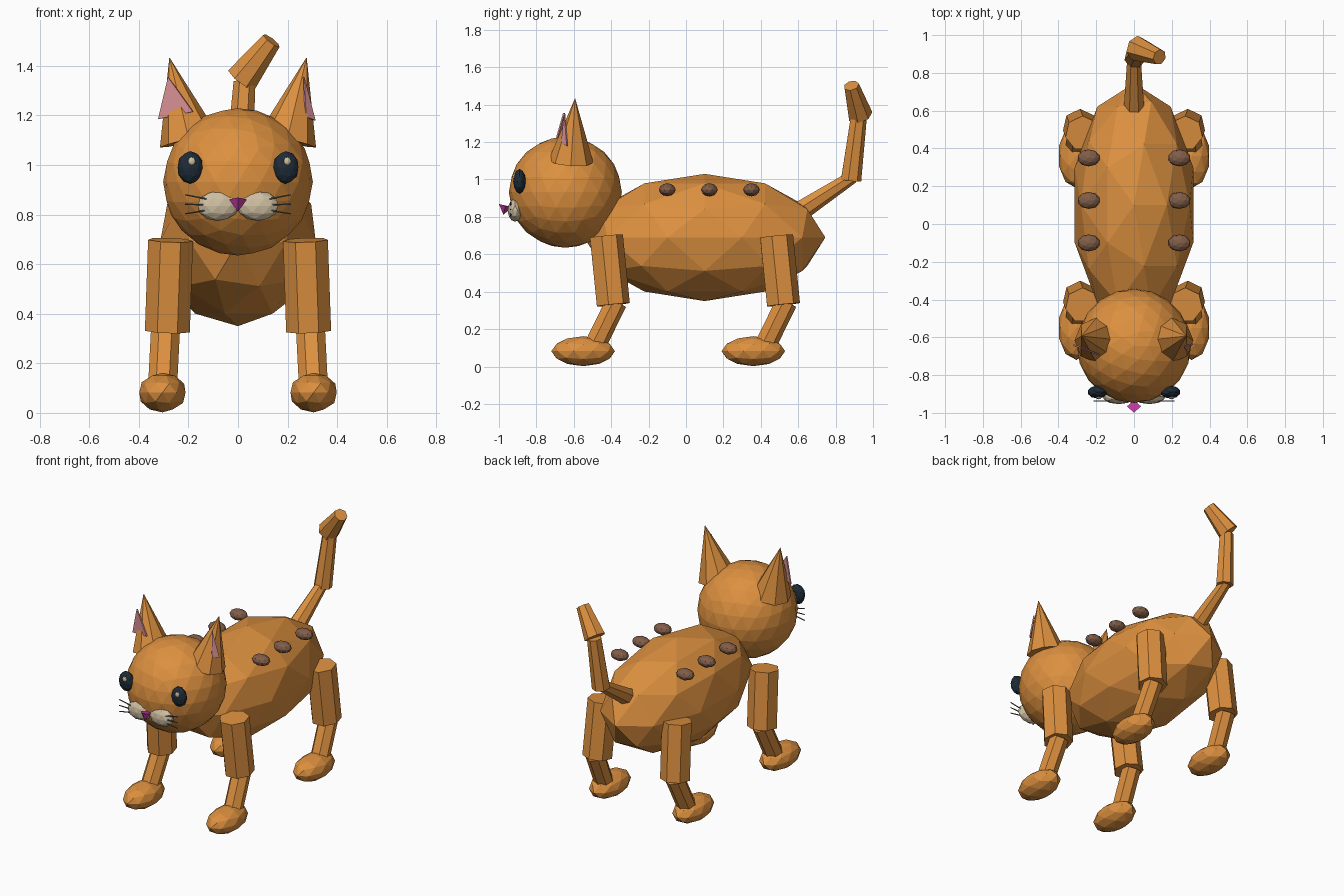
import bpy, bmesh, math
from mathutils import Vector, Matrix

if "Cube" in bpy.data.objects:
    bpy.data.objects.remove(bpy.data.objects["Cube"])


def colour(name, rgb):
    m = bpy.data.materials.new(name)
    m.diffuse_color = (*rgb, 1)
    m.use_nodes = True
    m.node_tree.nodes["Principled BSDF"].inputs["Base Color"].default_value = m.diffuse_color
    return m


ORANGE = colour("orange_fur", (0.72, 0.28, 0.05))
NAVY = colour("dark_eye", (0.013, 0.024, 0.038))
CREAM = colour("cream", (0.62, 0.52, 0.36))
PINK = colour("inner_ear_pink", (0.68, 0.28, 0.30))
MAGENTA = colour("nose_magenta", (0.55, 0.04, 0.36))
BROWN = colour("spot_brown", (0.22, 0.11, 0.065))
GREY = colour("whisker_grey", (0.13, 0.12, 0.09))


def finish(name, bm, mat):
    bmesh.ops.recalc_face_normals(bm, faces=bm.faces)
    me = bpy.data.meshes.new(name)
    bm.to_mesh(me)
    bm.free()
    me.materials.append(mat)
    ob = bpy.data.objects.new(name, me)
    bpy.context.collection.objects.link(ob)
    return ob


def ball(name, centre, radii, mat, sub=2):
    """Faceted ellipsoid."""
    bm = bmesh.new()
    bmesh.ops.create_icosphere(bm, subdivisions=sub, radius=1)
    bm.transform(Matrix.Translation(centre) @ Matrix.Diagonal((*radii, 1)))
    return finish(name, bm, mat)


def limb(name, a, b, r1, r2, mat, sides=7):
    """Straight tapered prism from a to b."""
    a, b = Vector(a), Vector(b)
    d = b - a
    # lean the upright prism by the shortest turn, keeping its facets unspun
    turn = Vector((0, 0, 1)).rotation_difference(d).to_matrix().to_4x4()
    bm = bmesh.new()
    bmesh.ops.create_cone(bm, cap_ends=True, segments=sides, radius1=r1,
                          radius2=r2, depth=d.length)
    bm.transform(Matrix.Translation((a + b) / 2) @ turn)
    return finish(name, bm, mat)


def plate(name, pts, mat, thick=0.008):
    """Thin triangular plate."""
    bm = bmesh.new()
    f = bm.faces.new([bm.verts.new(p) for p in pts])
    f.normal_update()
    n = f.normal * thick
    ext = bmesh.ops.extrude_face_region(bm, geom=[f])
    bmesh.ops.translate(bm, vec=n, verts=[v for v in ext["geom"]
                                          if isinstance(v, bmesh.types.BMVert)])
    # drop nothing: the source face closes the far side
    return finish(name, bm, mat)


# Trunk and head
ball("body", (0, 0.10, 0.69), (0.33, 0.645, 0.34), ORANGE, 2)
ball("head", (0, -0.645, 0.932), (0.302, 0.302, 0.297), ORANGE, 3)

for s, side in ((-1, "left"), (1, "right")):
    # Legs: thigh, shin and paw, repeated front and back
    for dy, end in ((0, "front"), (0.91, "back")):
        tag = f"{end}_{side}"
        limb(f"thigh_{tag}", (s * 0.285, -0.393 + dy, 0.33),
             (s * 0.272, -0.43 + dy, 0.697), 0.093, 0.093, ORANGE)
        limb(f"shin_{tag}", (s * 0.305, -0.50 + dy, 0.09),
             (s * 0.292, -0.375 + dy, 0.345), 0.06, 0.06, ORANGE)
        ball(f"paw_{tag}", (s * 0.305, -0.55 + dy, 0.082),
             (0.098, 0.17, 0.08), ORANGE)

    # Ear
    limb(f"ear_{side}", (s * 0.198, -0.615, 1.098),
         (s * 0.277, -0.593, 1.435), 0.12, 0, ORANGE, 8)

    # Eye with a small glint
    ball(f"eye_{side}", (s * 0.193, -0.89, 0.99), (0.053, 0.034, 0.066), NAVY)
    ball(f"eye_glint_{side}", (s * 0.193 + 0.006, -0.918, 1.015),
         (0.015, 0.010, 0.017), CREAM)

    # Cheek pad and whiskers
    ball(f"cheek_{side}", (s * 0.081, -0.914, 0.835),
         (0.085, 0.04, 0.061), CREAM)
    for i, (z1, z2) in enumerate(((0.858, 0.88), (0.838, 0.842),
                                  (0.822, 0.803))):
        limb(f"whisker_{side}_{i}", (s * 0.10, -0.937, z1),
             (s * 0.213, -0.937, z2), 0.004, 0.003, GREY, 6)

    # Spots along the back
    for i, y in enumerate((-0.10, 0.125, 0.35)):
        ball(f"back_spot_{side}_{i}", (s * 0.24, y, 0.945),
             (0.06, 0.045, 0.035), BROWN)

# Inner ears, turned the same way on both ears
plate("inner_ear_left", [(-0.28, -0.65, 1.355), (-0.32, -0.637, 1.185),
                         (-0.18, -0.69, 1.215)], PINK)
plate("inner_ear_right", [(0.268, -0.652, 1.355), (0.313, -0.638, 1.18),
                          (0.275, -0.668, 1.195)], PINK)

# Nose: four-sided cone pointing down
limb("nose", (0, -0.965, 0.861), (0, -0.976, 0.811), 0.036, 0, MAGENTA, 4)

# Tail in three tapered pieces
limb("tail_base", (0, 0.56, 0.80), (0, 0.89, 1.015), 0.06, 0.036, ORANGE)
limb("tail_middle", (0.005, 0.88, 0.995), (0.026, 0.922, 1.335),
     0.057, 0.045, ORANGE)
limb("tail_tip", (0.014, 0.93, 1.345), (0.135, 0.884, 1.502),
     0.068, 0.042, ORANGE)
